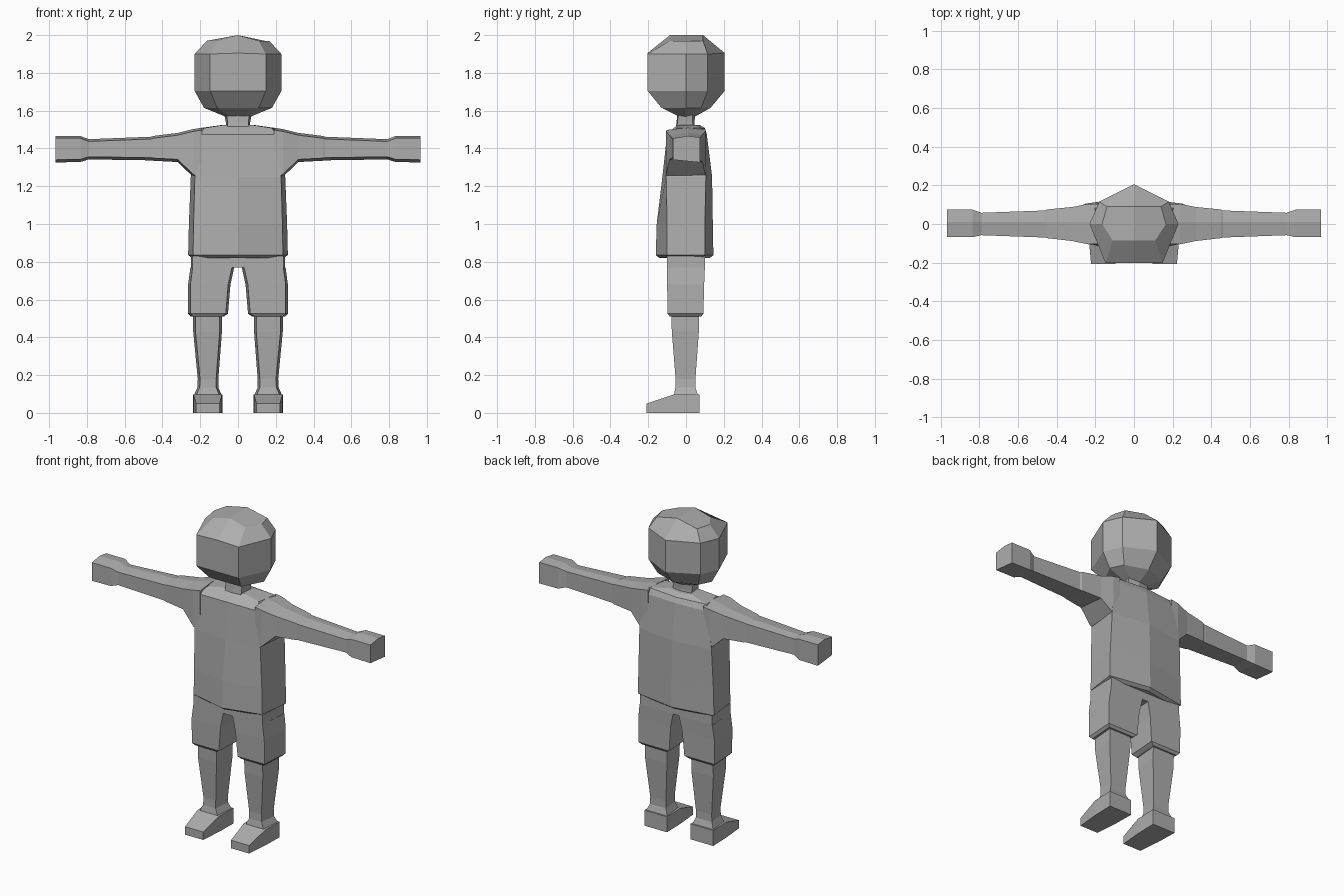
import bpy, bmesh

grey = bpy.data.materials.new("plain_grey")
grey.diffuse_color = (0.42, 0.42, 0.42, 1)


def loft(name, rings, mirror=False, ridge=False):
    """Skin a list of equal-length point rings, closing both ends."""
    bm = bmesh.new()
    loops = [[bm.verts.new(p) for p in ring] for ring in rings]
    n = len(loops[0])
    for a, b in zip(loops, loops[1:]):
        for i in range(n):
            j = (i + 1) % n
            bm.faces.new((a[i], a[j], b[j], b[i]))
    for end in (loops[0], loops[-1]):
        bm.faces.new(end)
        if ridge:  # crease along the centre line
            bmesh.ops.connect_verts(bm, verts=[end[0], end[n // 2]])
    bmesh.ops.recalc_face_normals(bm, faces=bm.faces)
    me = bpy.data.meshes.new(name)
    bm.to_mesh(me)
    bm.free()
    me.materials.append(grey)
    ob = bpy.data.objects.new(name, me)
    bpy.context.collection.objects.link(ob)
    if mirror:
        ob.modifiers.new("mirror", 'MIRROR')
    return ob


def sym(half):
    """Complete a half ring, listed from front centre to back centre."""
    return half + [(-x, y, z) for x, y, z in half[-2:0:-1]]


def block(z, xi, xo, yf, yb, flare=0.012):
    """Four-sided leg section, slightly wider at the back."""
    return [(xi + flare, yf, z), (xo - flare, yf, z), (xo, yb, z), (xi, yb, z)]


def arm(x, yf, yb, zb, zt):
    """Five-sided arm section with a peaked top."""
    return [(x, yf, zb + 0.014), (x, yf, zt - 0.012), (x, 0.01, zt),
            (x, yb, zt - 0.008), (x, yb, zb)]


def body(z, front, xf, yf, xb, yb, back):
    """Six-sided torso section with bowed front and back."""
    return sym([(0, front, z), (xf, yf, z), (xb, yb, z), (0, back, z)])


# Head: flat face, pointed back
def skull(z, front, xf, xs, xb, yb, back, side_z=None):
    s = z if side_z is None else side_z
    return sym([(0, front, z), (xf, front, s), (xs, 0, s), (xb, yb, s), (0, back, z)])


loft("head", [
    skull(1.57, -0.04, 0.045, 0.07, 0.05, 0.03, 0.05),
    skull(1.615, -0.13, 0.11, 0.18, 0.14, 0.08, 0.13),
    skull(1.705, -0.203, 0.147, 0.23, 0.18, 0.115, 0.205),
    skull(1.905, -0.203, 0.147, 0.23, 0.18, 0.115, 0.205, 1.9),
    skull(2.0, -0.085, 0.11, 0.165, 0.14, 0.09, 0.09, 1.97)], ridge=True)

# Neck
loft("neck", [body(1.50, -0.055, 0.055, -0.05, 0.06, 0.04, 0.045),
              body(1.54, -0.05, 0.055, -0.045, 0.065, 0.035, 0.045),
              body(1.59, -0.045, 0.06, -0.04, 0.075, 0.035, 0.05)])

# Shirt body with a turned-in hem
loft("shirt", [
    body(0.82, -0.14, 0.215, -0.085, 0.24, 0.085, 0.125),
    body(0.835, -0.16, 0.238, -0.1, 0.264, 0.1, 0.145),
    body(1.0, -0.155, 0.235, -0.1, 0.26, 0.1, 0.142),
    body(1.25, -0.125, 0.228, -0.105, 0.25, 0.105, 0.138),
    body(1.475, -0.1, 0.2, -0.1, 0.22, 0.1, 0.11),
    body(1.508, -0.065, 0.18, -0.05, 0.2, 0.08, 0.1),
    body(1.525, -0.04, 0.07, -0.035, 0.08, 0.05, 0.07)], ridge=True)

# Arms with sleeves and block hands
loft("arm", [arm(*r) for r in (
    (0.19, -0.103, 0.104, 1.22, 1.51),
    (0.238, -0.105, 0.104, 1.25, 1.502),
    (0.32, -0.088, 0.088, 1.328, 1.482),
    (0.45, -0.073, 0.075, 1.335, 1.466),
    (0.46, -0.07, 0.07, 1.337, 1.462),
    (0.79, -0.058, 0.058, 1.342, 1.449),
    (0.835, -0.068, 0.074, 1.328, 1.466),
    (0.967, -0.068, 0.074, 1.326, 1.466))], mirror=True)

# Shorts: seat plus two legs with turned-in cuffs
loft("shorts_seat", [
    [(-0.24, -0.1, z), (0.24, -0.1, z), (0.25, 0.1, z), (-0.25, 0.1, z)]
    for z in (0.77, 0.83)])
loft("shorts_leg", [block(*r) for r in (
    (0.51, 0.075, 0.25, -0.085, 0.08),
    (0.525, 0.053, 0.264, -0.097, 0.092),
    (0.68, 0.04, 0.264, -0.1, 0.096),
    (0.77, 0.02, 0.252, -0.1, 0.1))], mirror=True)

# Lower legs
loft("lower_leg", [block(*r) for r in (
    (0.09, 0.085, 0.235, -0.065, 0.065),
    (0.135, 0.104, 0.215, -0.056, 0.05),
    (0.18, 0.104, 0.213, -0.055, 0.05),
    (0.43, 0.085, 0.237, -0.075, 0.068),
    (0.53, 0.085, 0.237, -0.078, 0.07))], mirror=True)

# Wedge shoes
loft("shoe", [[(xi, y, 0), (xo, y, 0), (xo, y, h), (xi, y, h)] for y, xi, xo, h in (
    (-0.208, 0.097, 0.222, 0.05),
    (-0.065, 0.085, 0.235, 0.097),
    (0.072, 0.082, 0.239, 0.097))], mirror=True)
